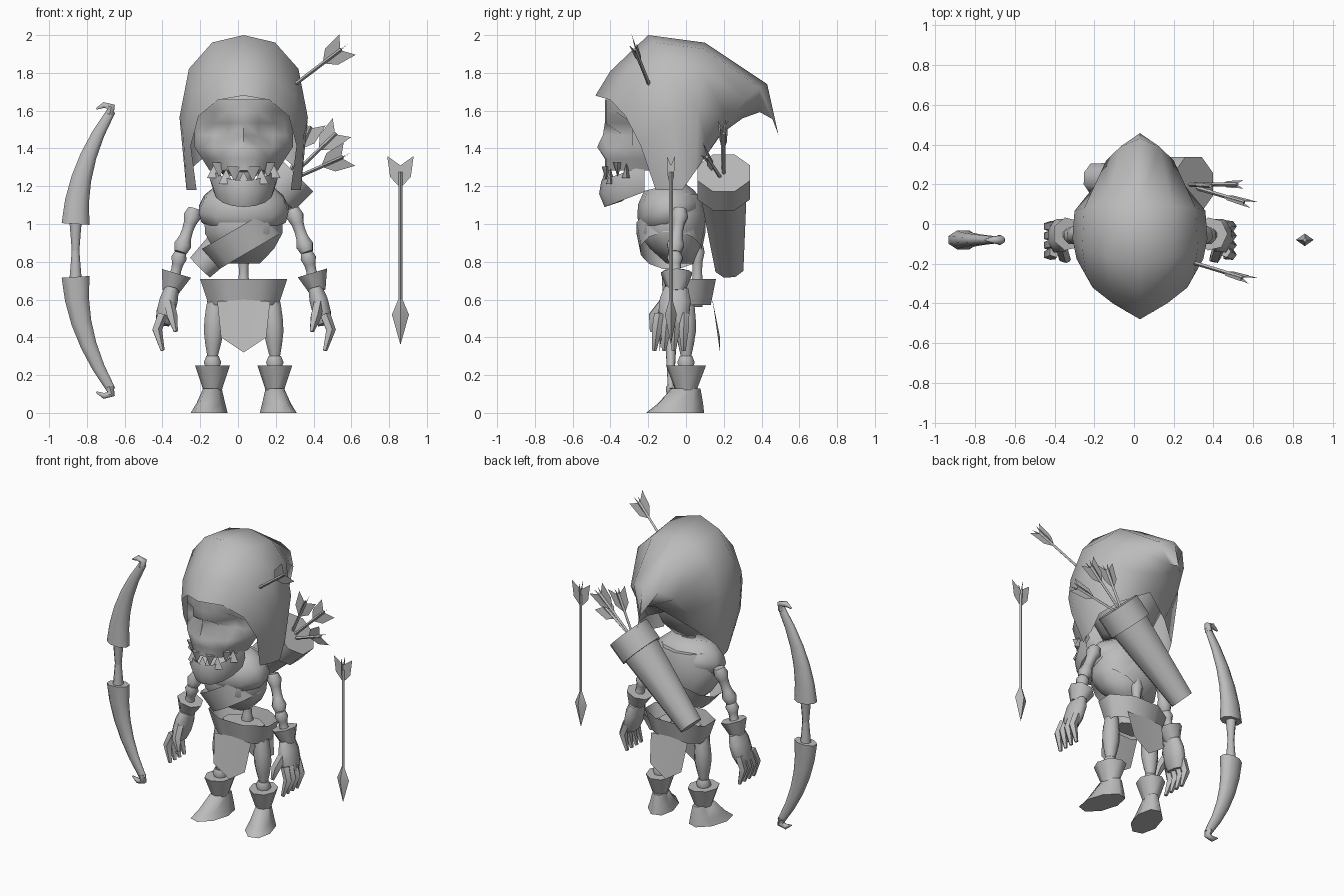
import bpy, bmesh, math
from mathutils import Vector

cube = bpy.data.objects.get("Cube")
if cube:
    bpy.data.objects.remove(cube, do_unlink=True)

CENTRE = 0.03  # the body stands slightly left of the origin

grey = bpy.data.materials.new("plain grey")
grey.use_nodes = True
grey.diffuse_color = (0.5, 0.5, 0.5, 1)
grey.node_tree.nodes["Principled BSDF"].inputs["Base Color"].default_value = grey.diffuse_color


def build(name, verts, faces, mirror=False):
    """Make an object from points measured from the body's centre line."""
    bm = bmesh.new()
    for side in ((1, -1) if mirror else (1,)):
        made = [bm.verts.new((side * x, y, z)) for x, y, z in verts]
        for face in faces:
            bm.faces.new([made[i] for i in face])
    bmesh.ops.remove_doubles(bm, verts=bm.verts, dist=0.0005)
    bmesh.ops.recalc_face_normals(bm, faces=bm.faces)
    mesh = bpy.data.meshes.new(name)
    bm.to_mesh(mesh)
    bm.free()
    mesh.materials.append(grey)
    ob = bpy.data.objects.new(name, mesh)
    bpy.context.collection.objects.link(ob)
    ob.location.x = CENTRE
    bpy.ops.object.select_all(action="DESELECT")
    ob.select_set(True)
    bpy.context.view_layer.objects.active = ob
    bpy.ops.object.shade_smooth_by_angle(angle=math.radians(62))
    return ob


def sheet(name, rows):
    """Half surface through rows of points, mirrored in x."""
    n = len(rows[0])
    faces = [(r * n + i, r * n + i + 1, (r + 1) * n + i + 1, (r + 1) * n + i)
             for r in range(len(rows) - 1) for i in range(n - 1)]
    return build(name, [point for row in rows for point in row], faces, True)


def tube(name, path, radii, n=8, deep=1, side=1, flat=False, caps=True):
    """Loft rings of the given radii, spread evenly over the path's points."""
    path = [Vector((side * x, y, z)) for x, y, z in path]
    centres = []
    for i in range(len(radii)):
        f = i * (len(path) - 1) / (len(radii) - 1)
        k = min(int(f), len(path) - 2)
        centres.append(path[k].lerp(path[k + 1], f - k))
    verts, faces = [], []
    last = len(centres) - 1
    for i, (centre, radius) in enumerate(zip(centres, radii)):
        along = centres[min(i + 1, last)] - centres[max(i - 1, 0)]
        along = Vector((0, 0, 1)) if flat else along.normalized()
        across = Vector((0, 1, 0)).cross(along).normalized()
        back = along.cross(across) * deep
        for k in range(n):
            turn = math.tau * (k + (n > 4) / 2) / n
            verts.append(centre + (across * math.cos(turn) + back * math.sin(turn)) * radius)
    for base in range(0, last * n, n):
        for k in range(n):
            j = (k + 1) % n
            faces.append((base + k, base + j, base + n + j, base + n + k))
    if caps:
        faces += [tuple(range(n)), tuple(range(last * n, last * n + n))]
    return build(name, verts, faces)


def bone(name, start, end, radius, side=1):
    """Straight bone with knobbed ends."""
    tube(name, [start, end], [radius * k for k in (1, 1.4, 1, 0.9, 1, 1.4, 1)], side=side)


def arrow(name, start, end):
    """Thin shaft with four crossed feathers at its end."""
    start, end = Vector(start), Vector(end)
    tube(name + "_shaft", [start, end.lerp(start, 0.1)], (0.01, 0.01), 4)
    verts = []
    for x, y in ((1, 0), (-1, 0), (0, 0.3), (0, -0.3)):
        verts += [(x * w, y * w, z) for w, z in ((0, -0.17), (0.055, -0.11), (0.07, 0), (0, -0.05))]
    feathers = build(name + "_feathers", verts, [range(i, i + 4) for i in range(0, len(verts), 4)])
    feathers.location += end
    feathers.rotation_euler = Vector((0, 0, 1)).rotation_difference(end - start).to_euler()


# Hood: arches from the face rim back to the drooping tip
ridge = [(-0.48, 1.68, 0.28), (-0.4, 1.81, 0.32), (-0.2, 2, 0.34),
         (0.1, 1.96, 0.33), (0.43, 1.74, 0.2), (0.49, 1.47, 0)]
arches = []
for i, (top_y, top_z, width) in enumerate(ridge):
    hem_y, hem_z = 0.07 * i - 0.16, 1.18 + 0.1 * max(0, i - 2)
    lift = 0 if width else 0.12
    arch = []
    for t in (0, 0.25, 0.5, 0.75, 1):
        arch.append((width * math.sin(0.65 * math.pi * t),
                     top_y + (hem_y - top_y) * t ** (1 + 0.12 * i),
                     top_z + (hem_z - top_z) * t ** 2.2 + lift * math.sin(math.pi * t)))
    arches.append(arch)
sheet("hood", arches)

# Skull: curved face with sunken sockets and a nose, cranium behind it
face = []
for k in range(7):
    width = 0.26 - 0.04 * max(0, k - 4)
    row = []
    for f in (0, 0.3, 0.6, 0.85, 1):
        socket = 0.09 if (k, f) in ((2, 0.6), (3, 0.3), (3, 0.6)) else 0
        nose = {3: 0.01, 4: 0.04}.get(k, 0) if f == 0 else 0
        row.append((width * f, 0.24 * f ** 3 - 0.43 + socket - nose, 1.66 - 0.063 * k))
    face.append(row)
sheet("skull_face", face)
tube("cranium", [(0, -0.1, 1.27), (0, -0.06, 1.5), (0, -0.1, 1.8)], (0.12, 0.2, 0.25, 0.24, 0.15))

# Lower jaw: inner floor, lip, chin and underside follow one arc
sheet("jaw", [[(0.18 * size * math.sin(a), -0.22 - 0.24 * size * math.cos(a),
                z + 0.08 * (1 - math.cos(a)))
               for a in [math.pi * k / 8 for k in range(5)]]
              for z, size in ((1.2, 0.8), (1.23, 0.95), (1.16, 1), (1.09, 0.88), (1.12, 0.5))])

# Teeth: interlocking points along the bite, rising towards the cheeks
for i in range(9):
    a = (i - 4) * 0.3
    x, y, rise = 0.165 * math.sin(a), -0.25 - 0.18 * math.cos(a), 0.07 * (1 - math.cos(a))
    name, root, tip = ("upper_tooth", 1.3, 1.22) if i % 2 else ("lower_tooth", 1.2, 1.28)
    tube(name, [(x, y, root + rise), (x, y, tip + rise)], (0.04, 0), 4, 0.6, flat=True)

# Neck, torso, collar, strap and spine
bone("neck", (0, -0.06, 1.05), (0, -0.08, 1.35), 0.05)
tube("ribcage", [(0, -0.03, 0.79), (0, -0.08, 0.95), (0, -0.05, 1.16)],
     (0.09, 0.17, 0.215, 0.22, 0.17), 10, 0.8, flat=True)
tube("collar", [(0, -0.05, 0.97), (0, -0.09, 1.08), (0, -0.12, 1.2)],
     (0.14, 0.235, 0.25, 0.22, 0.15), 10, 0.7)
tube("chest_strap", [(0.04, -0.08, 0.86), (-0.03, -0.08, 0.98)], (0.2, 0.23), 12, 0.82, caps=False)
bone("spine", (0, 0.06, 0.6), (0, 0.06, 0.9), 0.03)

# Skirt with a cloth hanging in front and behind
tube("skirt", [(0, 0.02, 0.57), (0, 0.02, 0.71)], (0.2, 0.25), deep=0.6, flat=True, caps=False)
tube("pelvis", [(0, 0.02, 0.56), (0, 0.02, 0.66)], (0.12, 0.15), deep=0.6, flat=True)
for name, top, low in (("front_cloth", -0.1, -0.14), ("back_cloth", 0.14, 0.18)):
    build(name, [(0, top, 0.6), (0.14, top, 0.59), (0.12, low, 0.4), (0, low, 0.32)],
          [(0, 1, 2, 3)], True)

hip, knee, ankle = (0.15, 0, 0.62), (0.165, 0, 0.3), (0.165, 0, 0.1)
shoulder, elbow, wrist = (0.26, -0.03, 1.08), (0.335, -0.06, 0.85), (0.38, -0.05, 0.66)
for side, word in ((1, "left_"), (-1, "right_")):
    # Leg
    tube(word + "thigh", [hip, knee], (0.04, 0.05, 0.056, 0.056, 0.045, 0.03), side=side)
    bone(word + "shin", knee, ankle, 0.036, side)
    for part in (tube(word + "foot", [(0, -0.06, 0), (0, -0.03, 0.05), (0, 0, 0.13)],
                      (0.09, 0.07, 0.045), deep=1.8, flat=True),
                 tube(word + "boot", [(0, 0, 0.11), (0, 0, 0.25)], (0.045, 0.09), deep=1.2, flat=True)):
        part.location.x += side * ankle[0]
        part.rotation_euler.z = side * 0.3
    # Arm
    bone(word + "upper_arm", shoulder, elbow, 0.035, side)
    bone(word + "forearm", elbow, wrist, 0.032, side)
    # Glove with flared cuff, fingers and thumb
    tube(word + "cuff", [(0.36, -0.05, 0.74), (0.39, -0.05, 0.64)], (0.085, 0.045), 7, side=side)
    tube(word + "palm", [wrist, (0.43, -0.07, 0.47)], (0.04, 0.052, 0.052, 0.04), deep=1.7, side=side)
    for k in range(4):
        y = 0.043 * k - 0.14
        tube(word + "finger", [(0.43, y, 0.52), (0.46, y * 1.1, 0.44), (0.43, y * 1.2, 0.33)],
             (0.03, 0.028, 0.012), 5, side=side)
    tube(word + "thumb", [(0.4, -0.1, 0.6), (0.38, -0.17, 0.51), (0.36, -0.18, 0.43)],
         (0.03, 0.03, 0.012), 5, side=side)

# Quiver slung across the back, with a thick rim
base, neck, mouth = Vector((-0.23, 0.23, 0.77)), Vector((0.17, 0.2, 1.17)), Vector((0.27, 0.2, 1.27))
tube("quiver", [base, neck], (0.08, 0.13))
tube("quiver_rim", [neck, mouth], (0.15, 0.15))

# Arrows: in the quiver, stuck in the hood, and one standing free
for end in ((0.37, 0.19, 1.55), (0.52, 0.2, 1.51), (0.56, 0.1, 1.37)):
    arrow("quiver_arrow", neck.lerp(mouth, 0.5), end)
arrow("hood_arrow", (0.22, -0.18, 1.7), (0.55, -0.28, 1.95))
tail, barb, point = [(0.83, -0.08, z) for z in (1.36, 0.52, 0.36)]
arrow("loose_arrow", barb, tail)
tube("loose_arrow_head", [point, barb, Vector(barb).lerp(tail, 0.1)], (0, 0.045, 0.01), 4, 0.7)

# Bow: grip, curved limb and hooked tip, repeated upside down
for way, word in ((1, "upper"), (-1, "lower")):
    def at(x, height):
        return (x - 0.89, -0.08, 0.86 + way * height)

    tube("bow_grip_" + word, [at(0, 0), at(0, 0.15)], (0.022, 0.028, 0.035))
    steps = [k / 5 for k in range(6)]
    tube("bow_limb_" + word, [at(0.19 * t * t, 0.14 + 0.6 * t) for t in steps],
         [0.08 - 0.055 * t for t in steps], deep=0.65)
    tube("bow_hook_" + word, [at(0.18, 0.72), at(0.19, 0.76), at(0.15, 0.77), at(0.11, 0.75)],
         (0.026, 0.024, 0.018, 0.005), 6)
